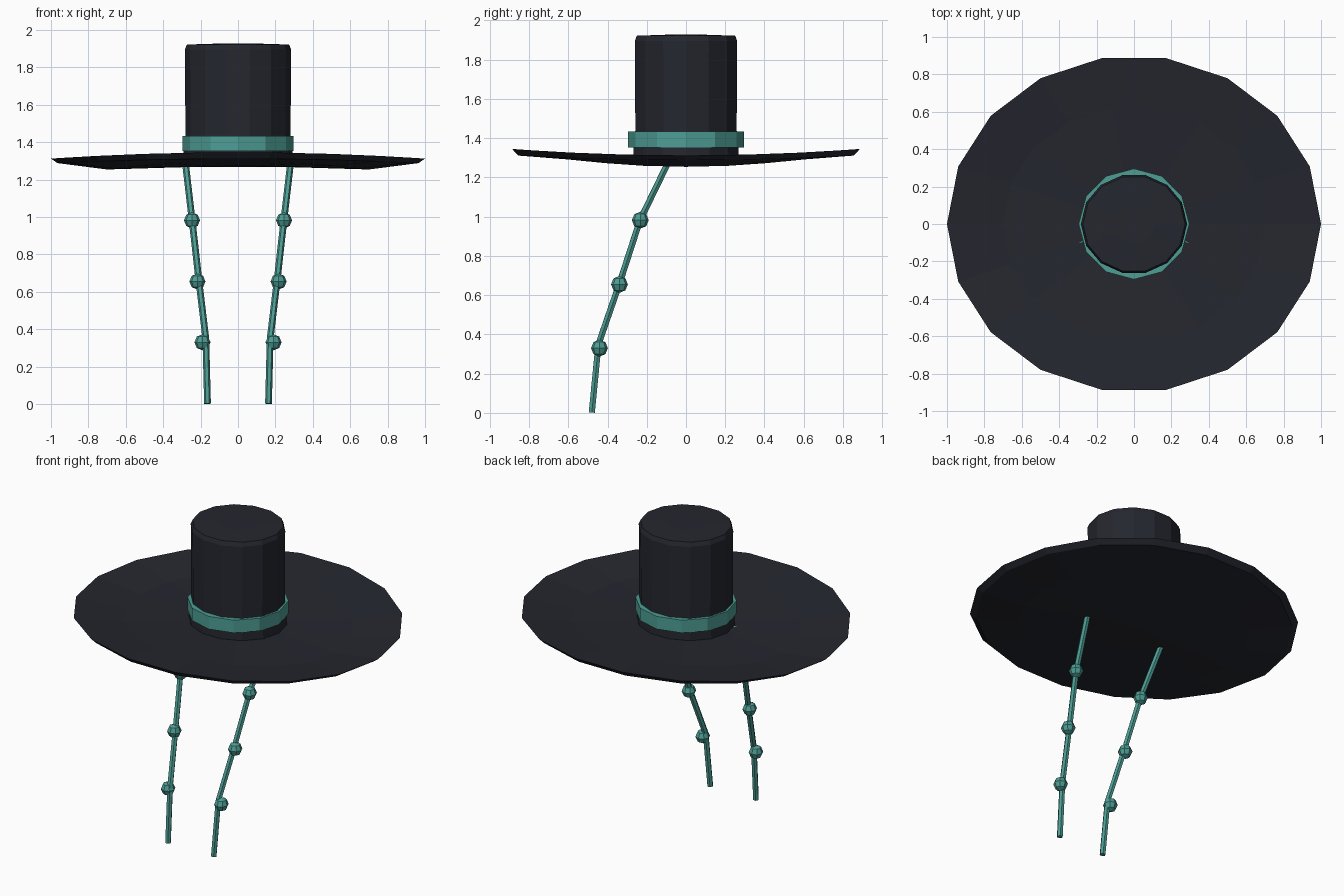
import bpy, bmesh
from math import sin, cos, pi
from mathutils import Vector

if "Cube" in bpy.data.objects:
    bpy.data.objects.remove(bpy.data.objects["Cube"])


def material(name, rgb):
    m = bpy.data.materials.new(name)
    m.diffuse_color = (*rgb, 1)
    m.use_nodes = True
    m.node_tree.nodes["Principled BSDF"].inputs["Base Color"].default_value = m.diffuse_color
    return m


dark = material("dark_felt", (0.018, 0.020, 0.028))
teal = material("teal_cord", (0.075, 0.34, 0.30))


def finish(bm, name, mat):
    bmesh.ops.recalc_face_normals(bm, faces=bm.faces)
    me = bpy.data.meshes.new(name)
    bm.to_mesh(me)
    bm.free()
    me.materials.append(mat)
    ob = bpy.data.objects.new(name, me)
    bpy.context.collection.objects.link(ob)
    return ob


def loft(bm, rings, capped=True, closed=False):
    """Skin a list of equal-length point rings."""
    vs = [[bm.verts.new(p) for p in ring] for ring in rings]
    n = len(vs[0])
    pairs = list(zip(vs, vs[1:]))
    if closed:
        pairs.append((vs[-1], vs[0]))
    for a, b in pairs:
        for i in range(n):
            j = (i + 1) % n
            bm.faces.new((a[i], a[j], b[j], b[i]))
    if capped and not closed:
        bm.faces.new(vs[0])
        bm.faces.new(vs[-1])


def ring(n, rx, ry, zx, zy):
    """Oval ring whose height is zx at the sides and zy at front and back."""
    out = []
    for i in range(n):
        a = 2 * pi * i / n
        out.append((rx * cos(a), ry * sin(a), zx + (zy - zx) * sin(a) ** 2))
    return out


# Brim: 18-sided oval saddle with a bevelled rim (radius, side z, front z)
brim = [(0.02, 1.268, 1.268), (0.3, 1.266, 1.272), (0.7, 1.254, 1.298),
        (0.965, 1.288, 1.312), (1.0, 1.312, 1.346), (0.7, 1.278, 1.322),
        (0.3, 1.292, 1.297), (0.02, 1.294, 1.294)]
bm = bmesh.new()
loft(bm, [ring(18, r, 0.9 * r, a, b) for r, a, b in brim])
finish(bm, "brim", dark)

# Crown: 14-sided, slightly oval, softened top edge
crown = [(0.294, 1.28), (0.291, 1.36), (0.281, 1.44), (0.284, 1.895),
         (0.273, 1.922), (0.11, 1.927)]
bm = bmesh.new()
loft(bm, [ring(14, r, 0.942 * r, z, z) for r, z in crown])
finish(bm, "crown", dark)

# Hat band: 12-sided hoop
bm = bmesh.new()
loft(bm, [ring(12, r, r, z, z) for r, z in
          ((0.296, 1.352), (0.296, 1.434), (0.255, 1.434), (0.255, 1.352))],
     closed=True)
finish(bm, "hat_band", teal)

# Chin cords and beads, mirrored left and right
path = [(0.281, -0.085, 1.288), (0.245, -0.235, 0.98), (0.208, -0.342, 0.65),
        (0.172, -0.446, 0.35), (0.163, -0.48, 0.002)]
beads = [(0.246, -0.233, 0.982), (0.217, -0.339, 0.655), (0.19, -0.441, 0.33)]
for side, s in (("left", 1), ("right", -1)):
    pts = [Vector((s * x, y, z)) for x, y, z in path]
    rings = []
    for i, p in enumerate(pts):
        d = (pts[min(i + 1, 4)] - pts[max(i - 1, 0)]).normalized()
        u = d.cross(Vector((0, 1, 0))).normalized()
        v = d.cross(u)
        rings.append([p + 0.018 * (u * cos(k * pi / 3) + v * sin(k * pi / 3))
                      for k in range(6)])
    bm = bmesh.new()
    loft(bm, rings)
    finish(bm, side + "_cord", teal)
    for i, (x, y, z) in enumerate(beads):
        bm = bmesh.new()
        bmesh.ops.create_uvsphere(bm, u_segments=8, v_segments=4, radius=0.043)
        bmesh.ops.translate(bm, verts=bm.verts, vec=(s * x, y, z))
        finish(bm, f"{side}_bead_{i + 1}", teal)
